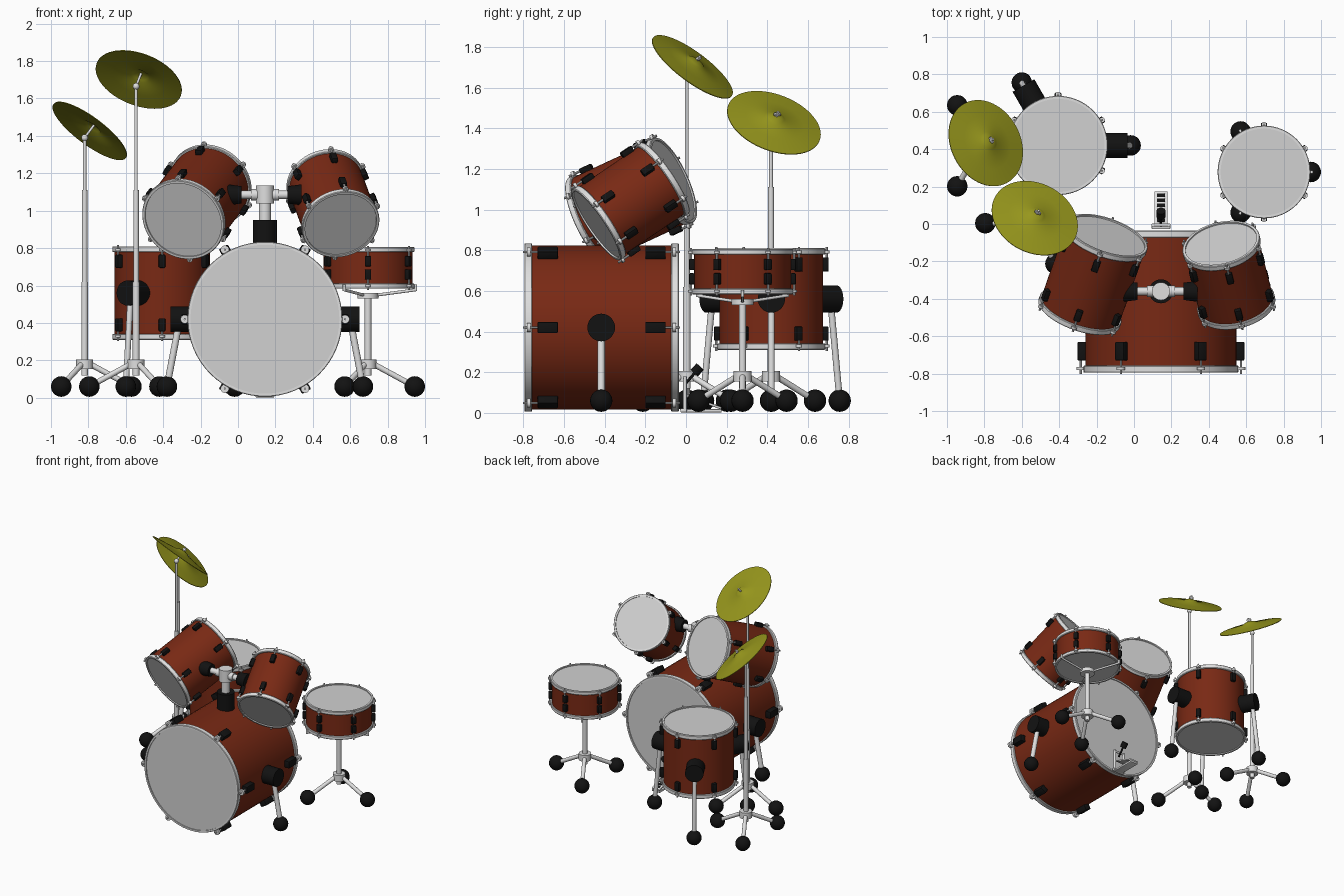
import bpy, bmesh, math
from mathutils import Vector, Matrix

if "Cube" in bpy.data.objects:
    bpy.data.objects.remove(bpy.data.objects["Cube"])


def material(name, rgb):
    m = bpy.data.materials.new(name)
    m.diffuse_color = (*rgb, 1)
    m.use_nodes = True
    m.node_tree.nodes["Principled BSDF"].inputs["Base Color"].default_value = m.diffuse_color
    return m


SHELL = material("red_brown_shell", (0.19, 0.022, 0.007))
HEAD = material("drum_head_grey", (0.64, 0.64, 0.64))
METAL = material("pale_metal", (0.74, 0.74, 0.74))
BLACK = material("black_rubber", (0.006, 0.006, 0.006))
BRASS = material("olive_brass", (0.31, 0.31, 0.012))


def frame(origin, axis):
    """Matrix whose local z is the axis and whose local x stays horizontal."""
    z = Vector(axis).normalized()
    x = Vector((z.y, -z.x, 0))
    x = x.normalized() if x.length > 1e-4 else Vector((1, 0, 0))
    m = Matrix((x, z.cross(x), z)).transposed().to_4x4()
    m.translation = Vector(origin)
    return m


def tube(bm, a, b, r, r2=None, caps=True, segs=24):
    a, b = Vector(a), Vector(b)
    bmesh.ops.create_cone(bm, cap_ends=caps, segments=segs, radius1=r,
                          radius2=r if r2 is None else r2, depth=(b - a).length,
                          matrix=frame((a + b) / 2, b - a))


def ball(bm, c, r):
    bmesh.ops.create_uvsphere(bm, u_segments=20, v_segments=12, radius=r,
                              matrix=Matrix.Translation(Vector(c)))


def box(bm, m, size, bevel=0.006):
    out = bmesh.ops.create_cube(bm, size=1, matrix=m @ Matrix.Diagonal((*size, 1)))
    edges = list({e for v in out["verts"] for e in v.link_edges})
    bmesh.ops.bevel(bm, geom=edges, offset=bevel, segments=2, profile=0.5, affect='EDGES')


def lathe(bm, profile, segs=64):
    """Revolve a closed (r, z) loop about local z."""
    rings = [[bm.verts.new((r * math.cos(2 * math.pi * i / segs),
                            r * math.sin(2 * math.pi * i / segs), z)) for i in range(segs)]
             for r, z in profile]
    for k, ring in enumerate(rings):
        nxt = rings[(k + 1) % len(rings)]
        for i in range(segs):
            j = (i + 1) % segs
            bm.faces.new((ring[i], ring[j], nxt[j], nxt[i]))


def finish(name, bm, mat, matrix=None):
    bmesh.ops.remove_doubles(bm, verts=bm.verts, dist=1e-5)
    bmesh.ops.recalc_face_normals(bm, faces=bm.faces)
    if matrix:
        bm.transform(matrix)
    me = bpy.data.meshes.new(name)
    bm.to_mesh(me)
    bm.free()
    me.materials.append(mat)
    me.polygons.foreach_set("use_smooth", [True] * len(me.polygons))
    me.set_sharp_from_angle(angle=math.radians(35))
    ob = bpy.data.objects.new(name, me)
    bpy.context.collection.objects.link(ob)
    return ob


def polar(c, r, deg, z):
    a = math.radians(deg)
    return Vector((c[0] + r * math.cos(a), c[1] + r * math.sin(a), z))


def drum(name, bottom, top, R, phase, lug, inset, hoop=0.032):
    """Shell, two hoops, two heads, six pairs of lugs with tension rods."""
    bottom, top = Vector(bottom), Vector(top)
    L, m = (top - bottom).length, frame(bottom, top - bottom)
    rs = R - 0.01
    bm = bmesh.new()
    tube(bm, (0, 0, 0.015), (0, 0, L - 0.015), rs, caps=False, segs=64)
    finish(name + "_shell", bm, SHELL, m)
    bm = bmesh.new()
    for z in (0.012, L - 0.012):
        tube(bm, (0, 0, z - 0.004), (0, 0, z + 0.004), R - 0.008, segs=64)
    finish(name + "_heads", bm, HEAD, m)
    bm = bmesh.new()
    for z0, z1 in ((0, hoop), (L - hoop, L)):
        lathe(bm, [(R - 0.016, z0), (R - 0.003, z0), (R, z0 + 0.004), (R, z1 - 0.004),
                   (R - 0.003, z1), (R - 0.016, z1)])
    lugs = bmesh.new()
    w, t, l = lug
    for i in range(6):
        a = phase + 60 * i
        rot = Matrix.Rotation(math.radians(a), 4, 'Z')
        rr = rs + t * 0.55
        for z, end, s in ((inset, 0, -1), (L - inset, L, 1)):
            box(lugs, rot @ Matrix.Translation((rs + t / 2 - 0.003, 0, z)), (t, w, l))
            tube(bm, polar((0, 0), rr, a, z), polar((0, 0), rr, a, end + s * 0.006), 0.006, segs=10)
            # claw gripping the hoop
            tube(bm, polar((0, 0), rr, a, end - s * hoop * 0.8),
                 polar((0, 0), rr, a, end - s * hoop * 0.35), w * 0.42, segs=14)
    finish(name + "_hoops_and_rods", bm, METAL, m)
    finish(name + "_lugs", lugs, BLACK, m)


# Drums
BX, BY, BZ = 0.144, -0.417, 0.42
drum("bass_drum", (BX, -0.795, BZ), (BX, -0.035, BZ), 0.414, 0, (0.055, 0.045, 0.1), 0.115, 0.038)
drum("floor_tom", (-0.406, 0.42, 0.31), (-0.406, 0.42, 0.81), 0.265, 30, (0.036, 0.03, 0.07), 0.08)
drum("snare_drum", (0.695, 0.278, 0.583), (0.695, 0.278, 0.806), 0.248, 30, (0.034, 0.028, 0.056), 0.076, 0.028)
drum("left_tom", (-0.294, -0.48, 0.95), (-0.145, -0.06, 1.145), 0.23, 30, (0.036, 0.03, 0.065), 0.09)
drum("right_tom", (0.55, -0.444, 0.925), (0.465, -0.104, 1.155), 0.211, 30, (0.036, 0.03, 0.065), 0.09)

# Bass drum legs, one each side
legs, rubber = bmesh.new(), bmesh.new()
for s in (-1, 1):
    tube(rubber, (BX + s * 0.395, BY, BZ), (BX + s * 0.505, BY, BZ), 0.068, segs=32)
    tube(legs, (BX + s * 0.455, BY, BZ), (BX + s * 0.524, BY, 0.06), 0.018)
    ball(rubber, (BX + s * 0.524, BY, 0.06), 0.055)
finish("bass_drum_legs", legs, METAL)
finish("bass_drum_brackets_and_feet", rubber, BLACK)

# Floor tom legs
legs, rubber = bmesh.new(), bmesh.new()
C = (-0.406, 0.42)
for a in (0, 120, 240):
    tube(rubber, polar(C, 0.24, a, 0.56), polar(C, 0.37, a, 0.56), 0.067, segs=32)
    tube(legs, polar(C, 0.335, a, 0.56), polar(C, 0.388, a, 0.06), 0.016)
    ball(rubber, polar(C, 0.388, a, 0.06), 0.055)
finish("floor_tom_legs", legs, METAL)
finish("floor_tom_brackets_and_feet", rubber, BLACK)

# Tom mount on the bass drum
bm = bmesh.new()
tube(bm, (BX, -0.36, 0.80), (BX, -0.36, 0.95), 0.064, segs=32)
tube(bm, (-0.055, -0.36, 1.085), (0.02, -0.36, 1.085), 0.056, 0.046, segs=32)
tube(bm, (0.34, -0.36, 1.085), (0.265, -0.36, 1.085), 0.056, 0.046, segs=32)
finish("tom_mount_blocks", bm, BLACK)
bm = bmesh.new()
tube(bm, (BX, -0.36, 0.94), (BX, -0.36, 1.06), 0.032)
tube(bm, (BX, -0.36, 1.038), (BX, -0.36, 1.135), 0.048, segs=32)
tube(bm, (0.0, -0.36, 1.085), (0.285, -0.36, 1.085), 0.022)
for s in (-1, 1):
    tube(bm, (BX + s * 0.04, -0.36, 1.085), (BX + s * 0.075, -0.36, 1.085), 0.03)
finish("tom_mount_arms", bm, METAL)


def tripod(name, c, phase, sections):
    """Hub, three splayed legs with ball feet and a stepped post; returns the metal mesh."""
    bm, feet = bmesh.new(), bmesh.new()
    tube(bm, (*c, 0.155), (*c, 0.205), 0.045, segs=32)
    for a in (0, 120, 240):
        tube(bm, polar(c, 0.02, phase + a, 0.185), polar(c, 0.25, phase + a, 0.06), 0.015)
        ball(feet, polar(c, 0.25, phase + a, 0.06), 0.055)
    z0 = 0.12
    for z1, r in sections:
        tube(bm, (*c, z0), (*c, z1), r)
        z0 = z1 - 0.01
    finish(name + "_feet", feet, BLACK)
    return bm


# Snare stand with three cradle arms
C = (0.695, 0.278)
bm = tripod("snare_stand", C, 0, [(0.55, 0.018)])
tube(bm, (*C, 0.53), (*C, 0.56), 0.055, segs=32)
for a in (0, 120, 240):
    tube(bm, polar(C, 0.03, a, 0.547), polar(C, 0.255, a, 0.577), 0.008, segs=12)
    tube(bm, polar(C, 0.255, a, 0.57), polar(C, 0.255, a, 0.605), 0.008, segs=12)
finish("snare_stand", bm, METAL)


# Cymbals on their stands
def cymbal(name, post, phase, normal):
    n = Vector(normal).normalized()
    p = Vector(post)
    bm = tripod(name + "_stand", post[:2], phase, [(0.62, 0.018), (1.11, 0.0145), (p.z, 0.009)])
    ball(bm, p, 0.018)
    tube(bm, p, p + n * 0.118, 0.007, segs=12)
    box(bm, frame(p + n * 0.102, n), (0.036, 0.012, 0.016), 0.003)
    finish(name + "_stand", bm, METAL)
    bm = bmesh.new()
    top = [(0.241, 0), (0.15, 0.012), (0.055, 0.025), (0.042, 0.033), (0.022, 0.04), (0, 0.042)]
    lathe(bm, top + [(r, z - 0.004) for r, z in reversed(top)])
    finish(name, bm, BRASS, frame(p + n * 0.05, n))


cymbal("high_cymbal", (-0.545, 0.004, 1.665), 180, (0.30, 0.57, 0.766))
cymbal("low_cymbal", (-0.82, 0.418, 1.39), 0, (0.57, 0.30, 0.766))

# Kick pedal
bm, dark = bmesh.new(), bmesh.new()
box(bm, Matrix.Translation((BX, 0.075, 0.01)), (0.07, 0.2, 0.016), 0.004)
tilt = Matrix.Translation((BX, 0.085, 0.055)) @ Matrix.Rotation(math.radians(-20), 4, 'X')
box(bm, tilt, (0.07, 0.19, 0.012), 0.004)
for i in range(6):
    box(dark, tilt @ Matrix.Translation((0, -0.07 + 0.028 * i, 0.005)), (0.042, 0.02, 0.008), 0.002)
box(bm, Matrix.Translation((BX, -0.012, 0.012)), (0.1, 0.03, 0.02), 0.004)
for s in (-1, 1):
    tube(bm, (BX + s * 0.042, -0.005, 0.01), (BX + s * 0.042, -0.005, 0.18), 0.009, segs=14)
tube(bm, (BX - 0.048, -0.005, 0.17), (BX + 0.048, -0.005, 0.17), 0.009, segs=14)
tube(dark, (BX, -0.01, 0.135), (BX, 0.055, 0.21), 0.007, segs=12)
tube(dark, (BX, 0.04, 0.195), (BX, 0.07, 0.228), 0.024, segs=20)
finish("kick_pedal", bm, METAL)
finish("kick_pedal_beater_and_grips", dark, BLACK)
